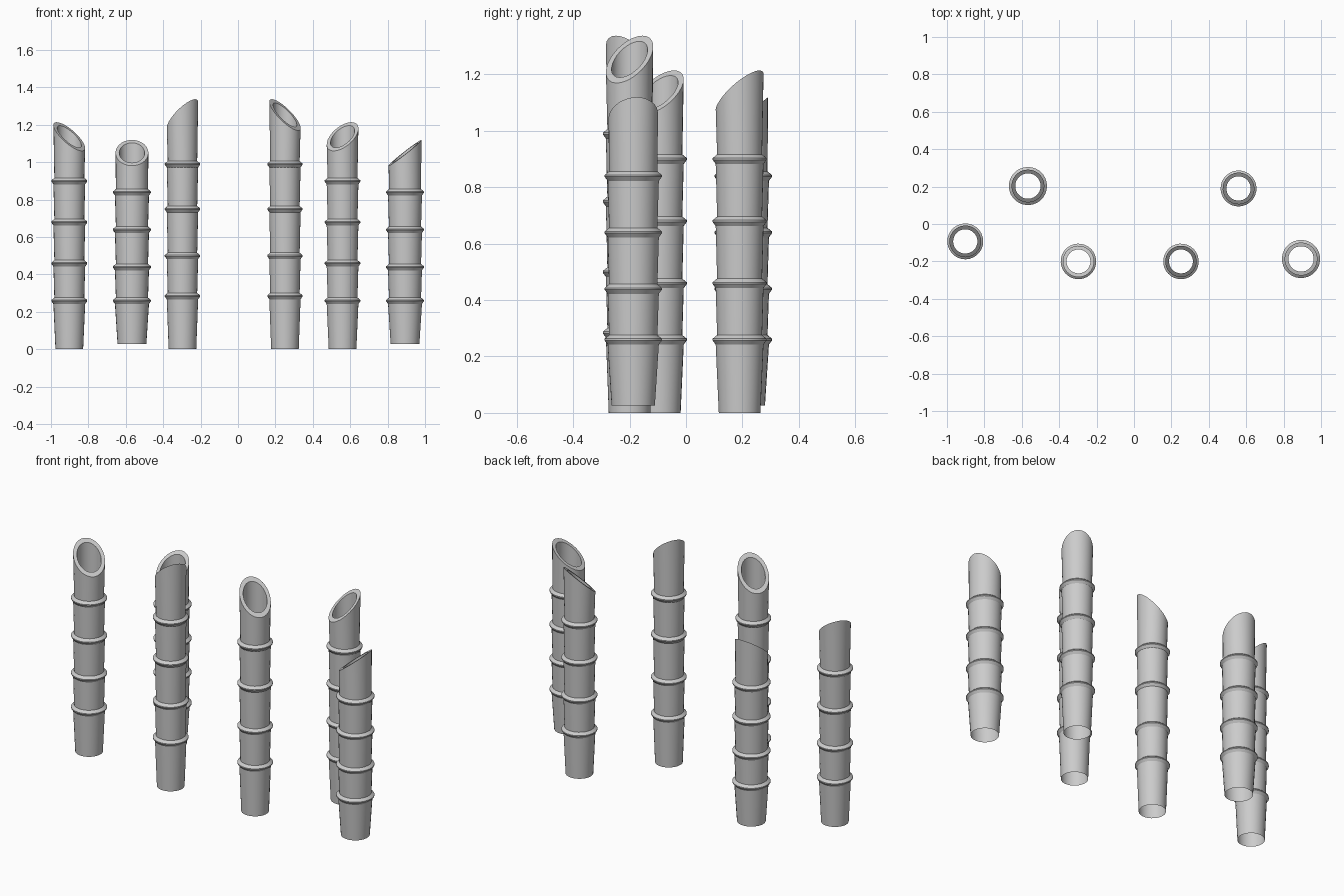
import bpy, bmesh, math

if "Cube" in bpy.data.objects:
    bpy.data.objects.remove(bpy.data.objects["Cube"])

SIDES = 28

# stalk types: base height, base radius, top radius, node heights, node radius,
# centre of slanted cut, half rise of slanted cut
SHORT = (0.027, 0.077, 0.088, (0.26, 0.44, 0.64, 0.84), 0.102, 1.05, 0.069)
MEDIUM = (0.0, 0.074, 0.085, (0.26, 0.46, 0.68, 0.90), 0.096, 1.137, 0.077)
TALL = (0.0, 0.074, 0.084, (0.285, 0.50, 0.75, 0.99), 0.095, 1.253, 0.084)


def stalk(name, kind, x, y, high_angle):
    base, r0, r_top, nodes, r_node, cut, rise = kind
    # outer profile: each segment flares up to a pointed ridge
    prof = [(r0, base, 0)]
    for z in nodes:
        prof += [(r_node - 0.011, z - 0.018, 0), (r_node, z - 0.003, 0),
                 (r_node, z + 0.003, 0), (r_node - 0.016, z + 0.016, 0)]
    # slanted rim and hollow inside
    r_in = r_top - 0.020
    slope = rise / r_top
    prof += [(r_top, cut, slope), (r_in, cut, slope), (r_in, nodes[-1], 0)]

    bm = bmesh.new()
    loops = []
    for r, z, s in prof:
        loop = []
        for i in range(SIDES):
            a = 2 * math.pi * i / SIDES
            loop.append(bm.verts.new((r * math.cos(a), r * math.sin(a),
                                      z + s * r * math.cos(a))))
        loops.append(loop)
    for lo, hi in zip(loops, loops[1:]):
        for i in range(SIDES):
            j = (i + 1) % SIDES
            bm.faces.new((lo[i], lo[j], hi[j], hi[i]))
    me = bpy.data.meshes.new(name)
    bm.to_mesh(me)
    bm.free()
    ob = bpy.data.objects.new(name, me)
    bpy.context.collection.objects.link(ob)
    ob.location = (x, y, 0)
    ob.rotation_euler.z = math.radians(high_angle)
    bpy.ops.object.select_all(action='DESELECT')
    ob.select_set(True)
    bpy.context.view_layer.objects.active = ob
    bpy.ops.object.shade_smooth_by_angle(angle=math.radians(25))


# the last value is the direction of the high side of the cut
stalk("bamboo_medium_left", MEDIUM, -0.902, -0.093, 143)
stalk("bamboo_short_left", SHORT, -0.567, 0.203, 90)
stalk("bamboo_tall_left", TALL, -0.297, -0.20, -35)
stalk("bamboo_tall_right", TALL, 0.251, -0.20, 147)
stalk("bamboo_medium_right", MEDIUM, 0.559, 0.19, 56)
stalk("bamboo_short_right", SHORT, 0.893, -0.187, 8)
